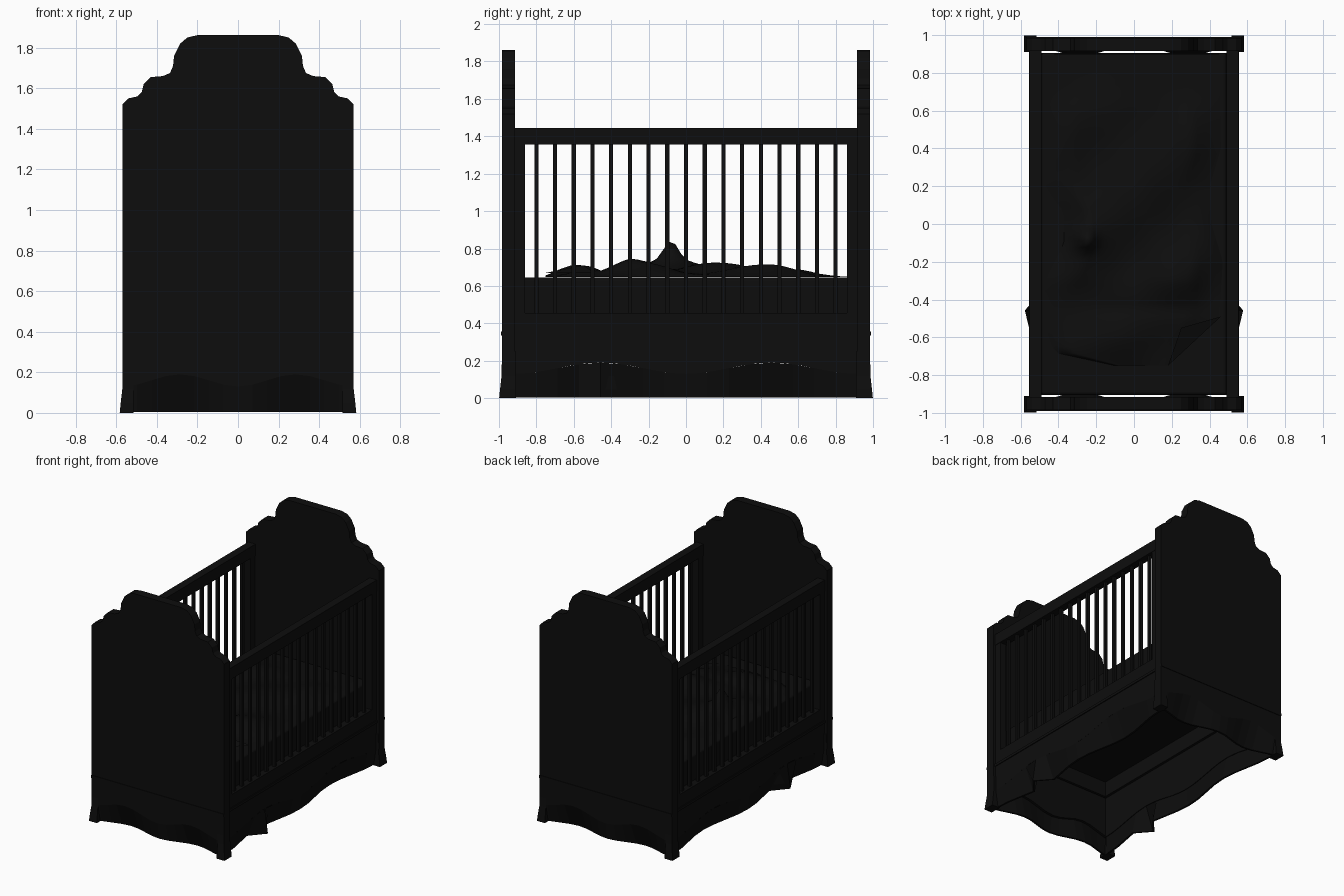
import bpy, bmesh, math

if "Cube" in bpy.data.objects:
    bpy.data.objects.remove(bpy.data.objects["Cube"])

# near-black paint shared by every part
paint = bpy.data.materials.new("black_paint")
paint.diffuse_color = (0.004, 0.004, 0.004, 1)
paint.use_nodes = True
paint.node_tree.nodes["Principled BSDF"].inputs["Base Color"].default_value = paint.diffuse_color

def finish(name, bm):
    bmesh.ops.recalc_face_normals(bm, faces=bm.faces)
    me = bpy.data.meshes.new(name)
    bm.to_mesh(me)
    bm.free()
    me.materials.append(paint)
    ob = bpy.data.objects.new(name, me)
    bpy.context.collection.objects.link(ob)
    return ob

def box(name, x0, x1, y0, y1, z0, z1, bevel=0):
    bm = bmesh.new()
    bmesh.ops.create_cube(bm, size=1)
    for v in bm.verts:
        v.co = ((x0 + x1) / 2 + v.co.x * (x1 - x0),
                (y0 + y1) / 2 + v.co.y * (y1 - y0),
                (z0 + z1) / 2 + v.co.z * (z1 - z0))
    ob = finish(name, bm)
    if bevel:
        m = ob.modifiers.new("bevel", 'BEVEL')
        m.width = bevel
        m.segments = 3
    return ob

def prism(name, pts, axis, lo, hi):
    # extrude an outline (t, z) along x or y
    bm = bmesh.new()
    put = (lambda t, z, d: (d, t, z)) if axis == 'x' else (lambda t, z, d: (t, d, z))
    f = bm.faces.new([bm.verts.new(put(t, z, lo)) for t, z in pts])
    r = bmesh.ops.extrude_face_region(bm, geom=[f])
    for v in r['geom']:
        if isinstance(v, bmesh.types.BMVert):
            v.co['xy'.index(axis)] = hi
    return finish(name, bm)

def span(lo, hi):
    return min(lo, hi), max(lo, hi)

def wave(half, n=16):
    # double arched lower edge, left to right
    return [(half * u, 0.16 - 0.03 * math.cos(2 * math.pi * u))
            for u in [-1 + 2 * i / n for i in range(n + 1)]]

def skirt(name, pts, axis, s, face, bulge=None):
    # undercut skirt: from the wavy edge down and inwards to the floor
    bm = bmesh.new()
    rows = []
    for t, z in pts:
        inset = 0.02 + (z - 0.13)
        if bulge is not None and abs(t - bulge) < 0.05:
            inset = -0.028
        row = []
        for d, h in ((face, z), (face - inset, 0.004), (face - inset - 0.015, 0.004), (face - 0.05, z)):
            row.append(bm.verts.new((s * d, t, h) if axis == 'x' else (t, s * d, h)))
        rows.append(row)
    for a, b in zip(rows, rows[1:]):
        for i in range(3):
            bm.faces.new((a[i], a[i + 1], b[i + 1], b[i]))
    finish(name, bm)

def lerp(table, y):
    for (a, p), (b, q) in zip(table, table[1:]):
        if y <= b:
            return p + (q - p) * max(0, (y - a) / (b - a))
    return table[-1][1]

# stepped crest of the end boards
crest = [(0.57, 1.52), (0.54, 1.55), (0.495, 1.56), (0.475, 1.58), (0.465, 1.62),
         (0.43, 1.655), (0.37, 1.66), (0.335, 1.675), (0.32, 1.71), (0.315, 1.76),
         (0.285, 1.82), (0.25, 1.85), (0.20, 1.862)]
outline = wave(0.57) + crest + [(-x, z) for x, z in reversed(crest)]

for s, end in ((-1, "front"), (1, "back")):
    # end boards with base moulding and undercut skirt
    prism(end + "_board", outline, 'y', *span(s * 0.915, s * 0.985))
    box(end + "_moulding", -0.57, 0.57, *span(s * 0.98, s * 0.99), 0.335, 0.355)
    skirt(end + "_skirt", wave(0.57), 'y', s, 0.985)
    box(end + "_bed_wall", -0.49, 0.49, *span(s * 0.885, s * 0.905), 0.45, 0.6)

for s, side in ((-1, "left"), (1, "right")):
    # side frame
    box(side + "_top_rail", *span(s * 0.49, s * 0.553), -0.915, 0.915, 1.355, 1.445)
    prism(side + "_apron", wave(0.915, 24) + [(0.915, 0.455), (-0.915, 0.455)],
          'x', *span(s * 0.495, s * 0.55))
    box(side + "_moulding", *span(s * 0.545, s * 0.557), -0.915, 0.915, 0.335, 0.355)
    skirt(side + "_skirt", wave(0.915, 16), 'x', s, 0.55, -0.4575)
    box(side + "_bed_wall", *span(s * 0.47, s * 0.49), -0.905, 0.905, 0.45, 0.6)
    for e in (-1, 1):
        box(side + "_stile", *span(s * 0.495, s * 0.55), *span(e * 0.86, e * 0.916), 0.45, 1.36)
        # flared foot
        bm = bmesh.new()
        rings = []
        for z, out in ((0, 0.013), (0.05, 0.008), (0.12, 0), (0.25, -0.002)):
            rings.append([bm.verts.new((s * x, e * y, z)) for x, y in
                          ((0.515, 0.91), (0.57 + out, 0.91), (0.57 + out, 0.986 + out), (0.515, 0.986 + out))])
        for a, b in zip(rings, rings[1:]):
            for i in range(4):
                bm.faces.new((a[i], a[i - 1], b[i - 1], b[i]))
        bm.faces.new(rings[0])
        bm.faces.new(rings[-1])
        finish(side + "_foot", bm)
    # slats
    for i in range(-8, 9):
        box(side + "_slat", *span(s * 0.512, s * 0.534), i * 0.1 - 0.011, i * 0.1 + 0.011, 0.45, 1.36)

# mattress
box("mattress", -0.49, 0.49, -0.905, 0.905, 0.57, 0.645, 0.015)

# crumpled blanket
left = [(-0.75, -0.1), (-0.68, -0.42), (-0.55, -0.47), (-0.3, -0.47), (-0.1, -0.37),
        (0.06, -0.37), (0.2, -0.47), (0.8, -0.47), (0.9, -0.42)]
right = [(-0.75, 0.18), (-0.5, 0.45), (-0.2, 0.47), (0, 0.41), (0.2, 0.4), (0.4, 0.46), (0.9, 0.45)]
height = [(-0.75, 0.69), (-0.7, 0.72), (-0.5, 0.71), (-0.45, 0.69), (-0.3, 0.75), (-0.2, 0.75),
          (0, 0.74), (0.2, 0.725), (0.5, 0.715), (0.6, 0.70), (0.7, 0.67), (0.9, 0.655)]
bm = bmesh.new()
NX, NY = 30, 50
rows = []
for j in range(NY + 1):
    y = -0.75 + 1.65 * j / NY
    a, b, h = lerp(left, y), lerp(right, y), lerp(height, y) - 0.65
    row = []
    for i in range(NX + 1):
        u = i / NX
        x = a + (b - a) * u
        rim = min(1, 6 * u, 6 * (1 - u), 0.3 + 8 * j / NY, 8 * (1 - j / NY))
        fold = 0.6 + 0.28 * math.sin(9 * y - 8 * x) + 0.12 * math.sin(17 * x + 6 * y)
        peak = 0.14 * math.exp(-((x + 0.27) / 0.06) ** 2 - ((y + 0.08) / 0.05) ** 2)
        row.append(bm.verts.new((x, y, 0.648 + rim * (h * fold + peak))))
    rows.append(row)
for p, q in zip(rows, rows[1:]):
    for i in range(NX):
        bm.faces.new((p[i], p[i + 1], q[i + 1], q[i]))
blanket = finish("blanket", bm)
for f in blanket.data.polygons:
    f.use_smooth = True
if blanket.data.polygons[0].normal.z < 0:
    blanket.data.flip_normals()
# turned-down blanket corner
flap = bmesh.new()
flap.faces.new([flap.verts.new(c) for c in
                ((0.18, -0.75, 0.67), (0.46, -0.49, 0.67), (0.25, -0.55, 0.71))])
finish("blanket_corner", flap)
